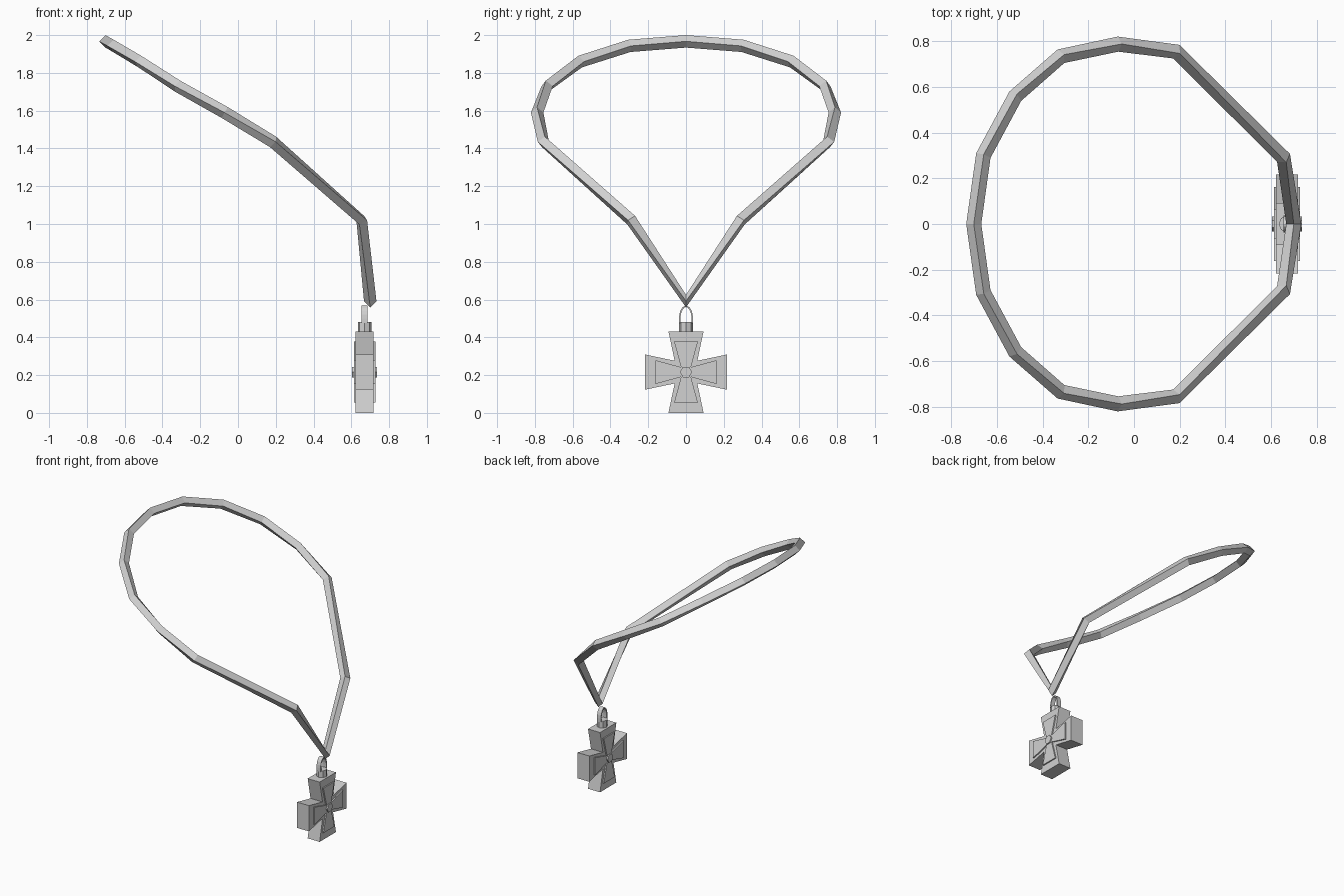
import bpy, bmesh, math
from mathutils import Vector

if "Cube" in bpy.data.objects:
    bpy.data.objects.remove(bpy.data.objects["Cube"])

metal = bpy.data.materials.new("light grey")
metal.diffuse_color = (0.64, 0.64, 0.64, 1)
metal.use_nodes = True
metal.node_tree.nodes["Principled BSDF"].inputs["Base Color"].default_value = metal.diffuse_color


def finish(name, bm):
    bmesh.ops.recalc_face_normals(bm, faces=bm.faces[:])
    me = bpy.data.meshes.new(name)
    bm.to_mesh(me)
    bm.free()
    me.materials.append(metal)
    ob = bpy.data.objects.new(name, me)
    bpy.context.collection.objects.link(ob)
    return ob


def prism(name, outline, x0, x1):
    """Extrude a (y, z) outline along x."""
    bm = bmesh.new()
    face = bm.faces.new([bm.verts.new((x0, y, z)) for y, z in outline])
    ext = bmesh.ops.extrude_face_region(bm, geom=[face])
    verts = [g for g in ext["geom"] if isinstance(g, bmesh.types.BMVert)]
    bmesh.ops.translate(bm, verts=verts, vec=(x1 - x0, 0, 0))
    return finish(name, bm)


def flared_cross(reach, half, notch):
    """Four flared arms around the pendant centre."""
    pts = []
    for k in range(4):
        c, s = round(math.cos(k * math.pi / 2)), round(math.sin(k * math.pi / 2))
        for y, z in ((notch, notch), (half, reach), (-half, reach)):
            pts.append((y * c - z * s, CZ + y * s + z * c))
    return pts


def ngon(n, r, cz):
    return [(r * math.cos(2 * math.pi * i / n), cz + r * math.sin(2 * math.pi * i / n))
            for i in range(n)]


CX, CZ = 0.67, 0.216

# Cord: closed loop of straight pieces with a diamond cross-section
half = [(0.655, 0.29, 1.02), (0.185, 0.755, 1.435), (-0.07, 0.788, 1.59),
        (-0.32, 0.735, 1.73), (-0.52, 0.56, 1.86), (-0.66, 0.30, 1.943)]
path = [(0.70, 0, 0.592)] + half + [(-0.702, 0, 1.967)]
path += [(x, -y, z) for x, y, z in reversed(half)]
path = [Vector(p) for p in path]
R = 0.033
bm = bmesh.new()
rings = []
for i, p in enumerate(path):
    nxt = path[(i + 1) % len(path)]
    t = ((nxt - p).normalized() + (p - path[i - 1]).normalized()).normalized()
    side = t.cross(Vector((0, 0, 1))).normalized()
    up = side.cross(t)
    rings.append([bm.verts.new(p + d * R) for d in (side, up, -side, -up)])
for i, a in enumerate(rings):
    b = rings[(i + 1) % len(rings)]
    for k in range(4):
        bm.faces.new((a[k], a[(k + 1) % 4], b[(k + 1) % 4], b[k]))
finish("cord", bm)

# Pendant: thick cross, raised inner cross and hexagonal boss on both faces
prism("pendant_body", flared_cross(0.216, 0.093, 0.06), CX - 0.048, CX + 0.048)
prism("pendant_inlay", flared_cross(0.162, 0.063, 0.026), CX - 0.057, CX + 0.057)
prism("pendant_boss", ngon(6, 0.032, CZ), CX - 0.066, CX + 0.066)

# Collar on top of the pendant
bm = bmesh.new()
bmesh.ops.create_cone(bm, cap_ends=True, segments=8, radius1=0.036, radius2=0.036, depth=0.052)
bmesh.ops.translate(bm, verts=bm.verts[:], vec=(CX, 0, 0.455))
finish("collar", bm)

# Hanging loop joining the collar to the cord
N = 10
outer = [(0.037 * math.cos(math.pi * i / N), 0.50 + 0.068 * math.sin(math.pi * i / N))
         for i in range(N + 1)]
inner = [(0.029 * math.cos(math.pi * i / N), 0.50 + 0.060 * math.sin(math.pi * i / N))
         for i in range(N, -1, -1)]
prism("hanging_loop", [(0.037, 0.475)] + outer + [(-0.037, 0.475), (-0.029, 0.475)]
      + inner + [(0.029, 0.475)], CX - 0.016, CX + 0.016)
